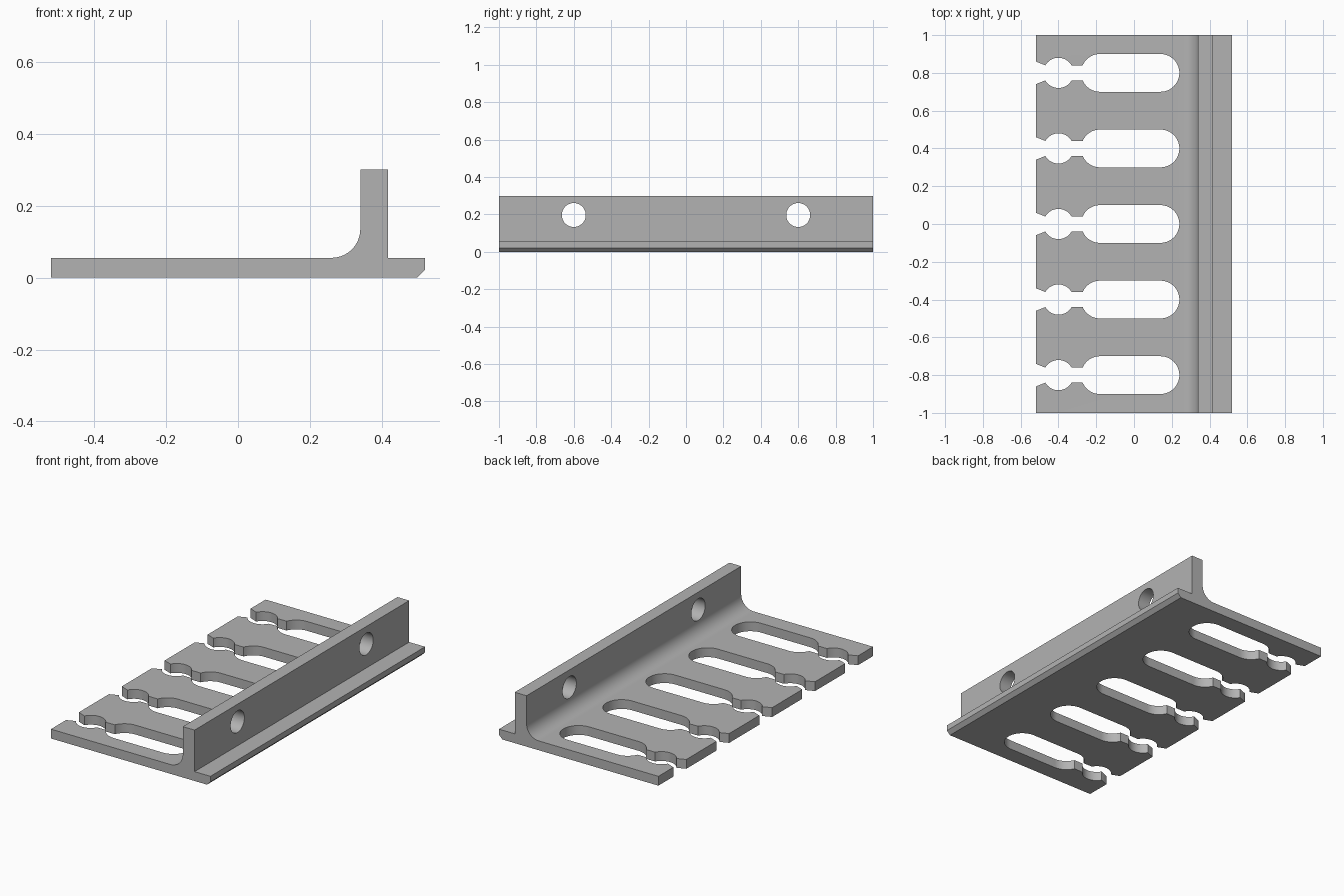
import bpy, bmesh
from math import sin, cos, pi, asin, radians
from mathutils import Vector

cube = bpy.data.objects.get("Cube")
if cube:
    bpy.data.objects.remove(cube, do_unlink=True)

grey = bpy.data.materials.new("plain grey")
grey.use_nodes = True
colour = (0.45, 0.45, 0.45, 1)
grey.diffuse_color = colour
grey.node_tree.nodes["Principled BSDF"].inputs["Base Color"].default_value = colour


def arc(cx, cy, r, start, end, steps=16):
    return [(cx + r * cos(start + (end - start) * i / steps),
             cy + r * sin(start + (end - start) * i / steps)) for i in range(steps + 1)]


def prism(bm, points, direction):
    """Extrude a closed outline of 3D points into a solid."""
    face = bm.faces.new([bm.verts.new(p) for p in points])
    result = bmesh.ops.extrude_face_region(bm, geom=[face])
    moved = [v for v in result["geom"] if isinstance(v, bmesh.types.BMVert)]
    bmesh.ops.translate(bm, verts=moved, vec=Vector(direction))


def make_object(name, bm):
    bmesh.ops.recalc_face_normals(bm, faces=bm.faces)
    mesh = bpy.data.meshes.new(name)
    bm.to_mesh(mesh)
    bm.free()
    mesh.materials.append(grey)
    obj = bpy.data.objects.new(name, mesh)
    bpy.context.collection.objects.link(obj)
    return obj


# Rack body: plate, filleted upright wall and chamfered rear lip
profile = [(-0.52, 0), (0.498, 0), (0.52, 0.022), (0.52, 0.055), (0.417, 0.055),
           (0.417, 0.3), (0.34, 0.3)]
profile += arc(0.26, 0.135, 0.08, 0, -pi / 2)
profile += [(-0.52, 0.055)]
bm = bmesh.new()
prism(bm, [(x, -1, z) for x, z in profile], (0, 2, 0))
rack = make_object("slotted_rack", bm)

# Keyhole slots: flared mouth, round pocket, neck and long rounded slot
neck = 0.04
pocket = asin(neck / 0.08)
slot = asin(neck / 0.1)
half = [(-0.57, 0.08), (-0.52, 0.06), (-0.47, neck)]
half += arc(-0.4, 0, 0.08, pi - pocket, pocket)
half += arc(-0.18, 0, 0.1, pi - slot, pi / 2)
half += arc(0.14, 0, 0.1, pi / 2, 0)
outline = half + [(x, -y) for x, y in reversed(half[:-1])]
bm = bmesh.new()
for i in range(5):
    centre = -0.8 + 0.4 * i
    prism(bm, [(x, y + centre, -0.1) for x, y in outline], (0, 0, 0.3))

# Mounting holes through the wall
for side in (-1, 1):
    circle = arc(0.6 * side, 0.197, 0.064, 0, 2 * pi, 48)[:-1]
    prism(bm, [(0.3, y, z) for y, z in circle], (0.2, 0, 0))
cutter = make_object("slot_cutter", bm)
cutter.hide_render = True

# Cut the openings and remove the helper
cut = rack.modifiers.new("openings", "BOOLEAN")
cut.operation = "DIFFERENCE"
cut.solver = "EXACT"
cut.object = cutter
bpy.ops.object.select_all(action="DESELECT")
bpy.context.view_layer.objects.active = rack
rack.select_set(True)
bpy.ops.object.modifier_apply(modifier=cut.name)
bpy.data.objects.remove(cutter, do_unlink=True)
bpy.ops.object.shade_smooth_by_angle(angle=radians(25))
